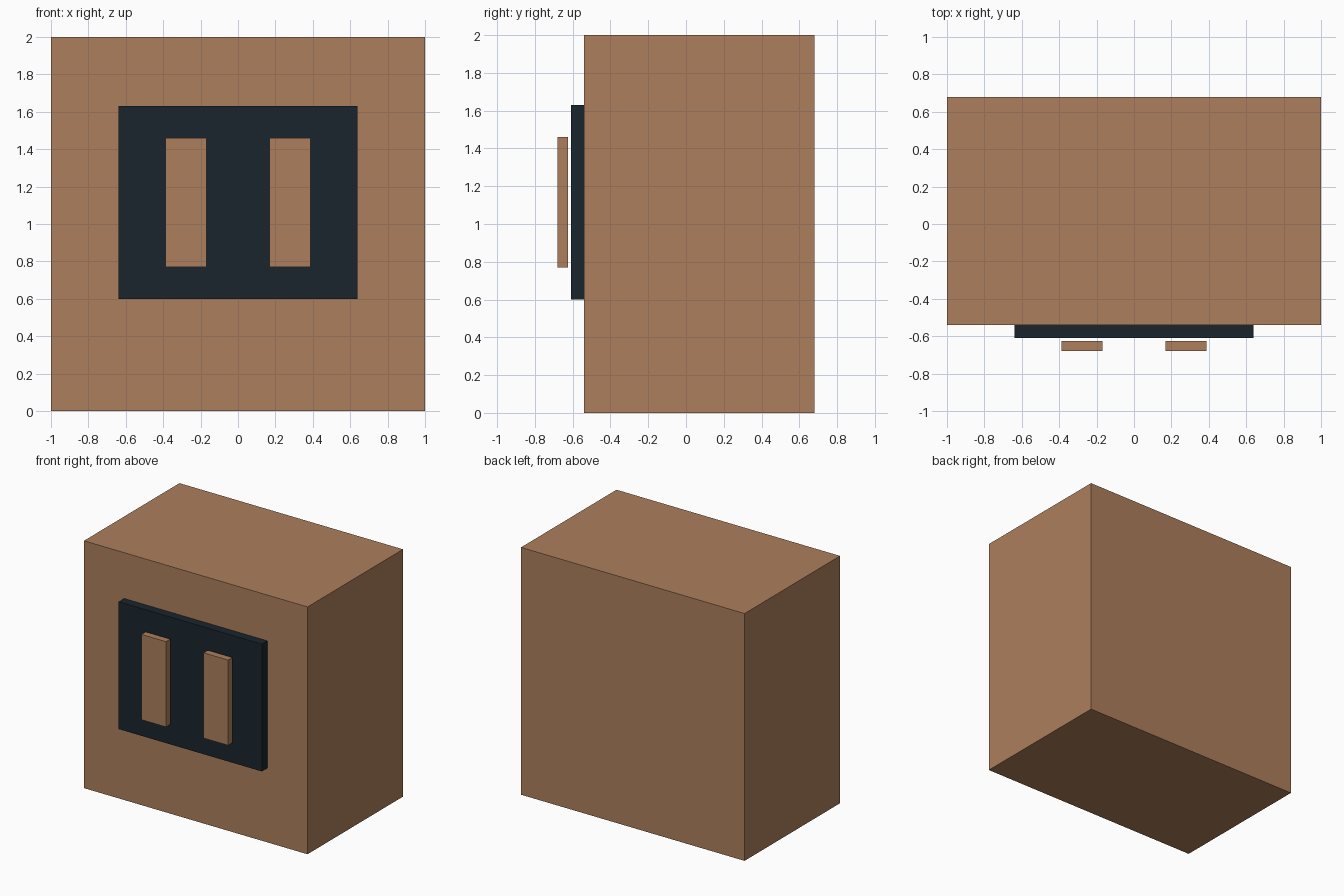
import bpy

if "Cube" in bpy.data.objects:
    bpy.data.objects.remove(bpy.data.objects["Cube"])


def material(name, color):
    mat = bpy.data.materials.new(name)
    mat.diffuse_color = color
    mat.use_nodes = True
    mat.node_tree.nodes["Principled BSDF"].inputs["Base Color"].default_value = mat.diffuse_color
    return mat


def box(name, x, y, z, mat):
    """Axis-aligned box from (min, max) ranges."""
    bpy.ops.mesh.primitive_cube_add(size=1, location=[(a + b) / 2 for a, b in (x, y, z)])
    obj = bpy.context.object
    obj.name = name
    obj.scale = [b - a for a, b in (x, y, z)]
    bpy.ops.object.transform_apply(location=False, rotation=False, scale=True)
    obj.data.materials.append(mat)
    return obj


tan = material("tan", (0.418, 0.212, 0.107, 1))
dark = material("dark", (0.011, 0.0185, 0.027, 1))

# Main block
box("body", (-1, 1), (-0.54, 0.68), (0, 2), tan)

# Dark plate on the front face
box("front_panel", (-0.64, 0.64), (-0.61, -0.54), (0.6, 1.63), dark)

# Two upright bars just in front of the plate
for side, cx in (("left", -0.278), ("right", 0.278)):
    box(side + "_bar", (cx - 0.11, cx + 0.11), (-0.68, -0.625), (0.77, 1.46), tan)
